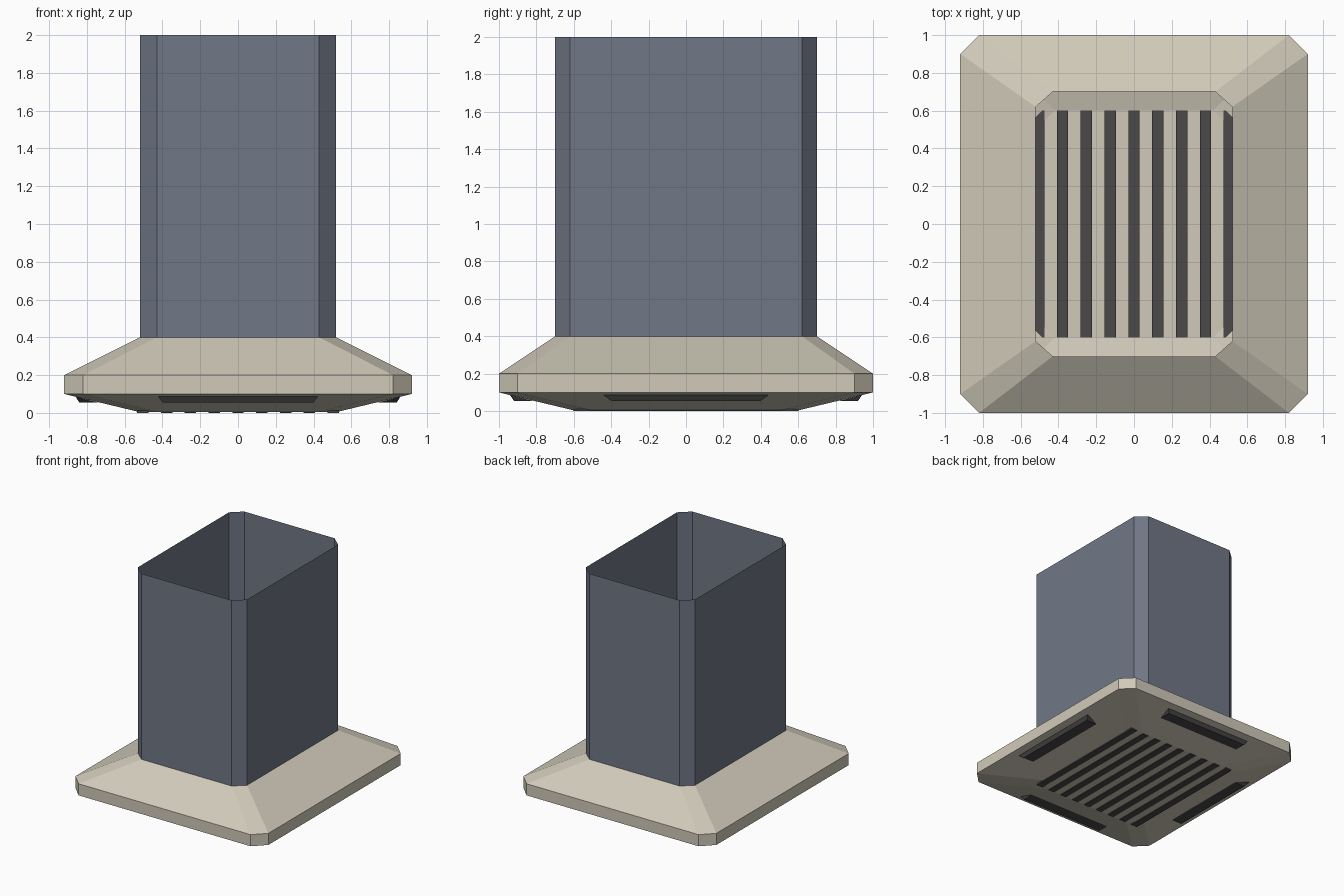
import bpy
import bmesh
from math import cos, sin, pi

cube = bpy.data.objects.get("Cube")
if cube:
    bpy.data.objects.remove(cube)


def material(name, rgb):
    m = bpy.data.materials.new(name)
    m.use_nodes = True
    m.diffuse_color = (*rgb, 1)
    m.node_tree.nodes["Principled BSDF"].inputs["Base Color"].default_value = (*rgb, 1)
    return m


TAN = material("warm_beige", (0.63, 0.59, 0.485))
BLUE = material("slate_blue", (0.162, 0.184, 0.238))
DARK = material("charcoal", (0.069, 0.065, 0.065))


def finish(bm, name, mat):
    me = bpy.data.meshes.new(name)
    bm.to_mesh(me)
    bm.free()
    me.materials.append(mat)
    ob = bpy.data.objects.new(name, me)
    bpy.context.collection.objects.link(ob)
    return ob


def ring(bm, hx, hy, cx, cy, z):
    """Rectangle with clipped corners, counter-clockwise."""
    pts = [(hx, -hy + cy), (hx, hy - cy), (hx - cx, hy), (-hx + cx, hy),
           (-hx, hy - cy), (-hx, -hy + cy), (-hx + cx, -hy), (hx - cx, -hy)]
    return [bm.verts.new((x, y, z)) for x, y in pts]


def loft(name, mat, sections, cap=False):
    bm = bmesh.new()
    rings = [ring(bm, *s) for s in sections]
    for lo, hi in zip(rings, rings[1:]):
        for i in range(8):
            j = (i + 1) % 8
            bm.faces.new((lo[i], lo[j], hi[j], hi[i]))
    if cap:
        bm.faces.new(rings[0][::-1])
    return finish(bm, name, mat)


# Hollow canopy with a flat floor, and the open duct standing on it
neck = (0.52, 0.70, 0.09, 0.08)
loft("canopy", TAN, [(0.52, 0.60, 0.10, 0.10, 0.004), (0.92, 1.0, 0.10, 0.10, 0.1),
                     (0.92, 1.0, 0.10, 0.10, 0.2), (*neck, 0.4)], cap=True)
loft("duct", BLUE, [(*neck, 0.4), (*neck, 2.0)])

# Row of grille slats through the floor
bm = bmesh.new()
for i in range(-4, 5):
    slat = bmesh.ops.create_cube(bm, size=1)["verts"]
    bmesh.ops.scale(bm, vec=(0.06, 1.2, 0.012), verts=slat)
    bmesh.ops.translate(bm, vec=(i * 0.126, 0, 0.006), verts=slat)
finish(bm, "grille_slats", DARK)


# Wedge-shaped light strip under each sloping side
def light_strip(name, angle, rim, half):
    bm = bmesh.new()
    c, s = round(cos(angle)), round(sin(angle))
    profile = [(rim - 0.06, 0.086, half), (rim - 0.08, 0.055, 0.40), (rim - 0.18, 0.055, 0.40)]
    for r, z, h in profile:
        for t in (-h, h):
            bm.verts.new((r * c - t * s, r * s + t * c, z))
    bmesh.ops.convex_hull(bm, input=bm.verts)
    bmesh.ops.recalc_face_normals(bm, faces=bm.faces)
    finish(bm, name, DARK)


for k, side in enumerate(("left", "back", "right", "front")):
    along_x = k % 2 == 0
    light_strip(side + "_light_strip", k * pi / 2, 0.92 if along_x else 1.0,
                0.44 if along_x else 0.42)
